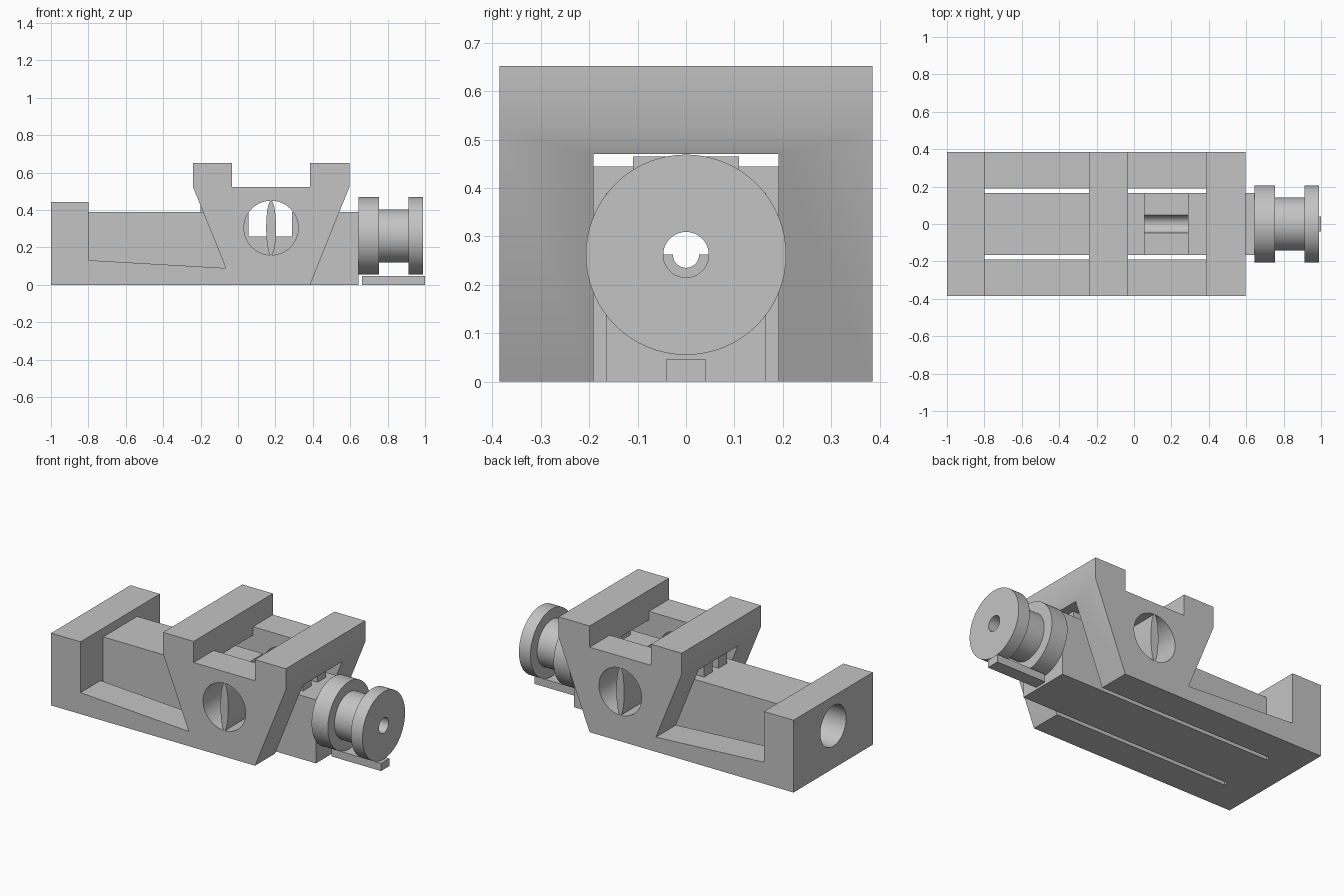
import bpy, bmesh, math
from mathutils import Matrix

default = bpy.data.objects.get("Cube")
if default:
    bpy.data.objects.remove(default, do_unlink=True)

grey = bpy.data.materials.new("light_grey")
grey.use_nodes = True
grey.diffuse_color = (0.55, 0.55, 0.55, 1)
grey.node_tree.nodes["Principled BSDF"].inputs["Base Color"].default_value = (0.55, 0.55, 0.55, 1)

AXIS_Z = 0.262      # height of the wheel and bore axis
MID_X = 0.177       # centre of the clamp section
HOLE_Z = 0.305


def finish(name, bm):
    bmesh.ops.recalc_face_normals(bm, faces=bm.faces)
    mesh = bpy.data.meshes.new(name)
    bm.to_mesh(mesh)
    bm.free()
    obj = bpy.data.objects.new(name, mesh)
    bpy.context.collection.objects.link(obj)
    mesh.materials.append(grey)
    return obj


def box(name, x, y, z):
    bm = bmesh.new()
    bmesh.ops.create_cube(bm, size=1)
    for v in bm.verts:
        for i, (a, b) in enumerate((x, y, z)):
            v.co[i] = (a + b) / 2 + v.co[i] * (b - a)
    return finish(name, bm)


def cylinder(name, axis, centre, radius, length, squash=1):
    """Cylinder along x or y; squash narrows it across x."""
    bm = bmesh.new()
    bmesh.ops.create_cone(bm, cap_ends=True, segments=64, radius1=radius,
                          radius2=radius, depth=length)
    turn = Matrix.Rotation(math.pi / 2, 4, "Y" if axis == "x" else "X")
    bm.transform(Matrix.Translation(centre) @ Matrix.Diagonal((squash, 1, 1, 1)) @ turn)
    return finish(name, bm)


def extrude_y(name, outline, half):
    bm = bmesh.new()
    face = bm.faces.new([bm.verts.new((x, -half, z)) for x, z in outline])
    new = bmesh.ops.extrude_face_region(bm, geom=[face])["geom"]
    bmesh.ops.translate(bm, vec=(0, 2 * half, 0),
                        verts=[g for g in new if isinstance(g, bmesh.types.BMVert)])
    return finish(name, bm)


def cut(obj, *cutters):
    bpy.context.view_layer.objects.active = obj
    for cutter in cutters:
        cutter.hide_render = True
        mod = obj.modifiers.new("cut", "BOOLEAN")
        mod.operation, mod.solver, mod.object = "DIFFERENCE", "EXACT", cutter
        bpy.ops.object.modifier_apply(modifier=mod.name)
        bpy.data.objects.remove(cutter, do_unlink=True)


def smooth(obj):
    bpy.ops.object.select_all(action="DESELECT")
    obj.select_set(True)
    bpy.context.view_layer.objects.active = obj
    bpy.ops.object.shade_smooth_by_angle(angle=math.radians(30))


# Frame: end block, side walls and the two raised bars
frame = extrude_y("frame", [
    (-1, 0), (0.385, 0), (0.595, 0.522), (0.595, 0.652), (0.385, 0.652),
    (0.385, 0.522), (-0.032, 0.522), (-0.032, 0.652), (-0.24, 0.652),
    (-0.24, 0.522), (-0.065, 0.09), (-0.8, 0.132), (-0.8, 0.444), (-1, 0.444)], 0.385)
cut(frame,
    box("tunnel", (-0.8, 1), (-0.191, 0.191), (-0.1, 0.47)),
    box("top_gap", (-0.032, 0.385), (-0.191, 0.191), (0.4, 1)),
    cylinder("side_hole", "y", (MID_X, 0, HOLE_Z), 0.145, 2),
    cylinder("end_bore", "x", (-0.9, 0, AXIS_Z), 0.125, 0.5))
smooth(frame)

# Inner body with the spring bore, axle bore and open window
body = box("inner_body", (-0.8, 0.645), (-0.165, 0.165), (0, 0.39))
cut(body,
    box("window", (0.055, 0.288), (-0.3, 0.3), (0.26, 0.6)),
    cylinder("spring_bore", "x", (-0.6, 0, AXIS_Z), 0.124, 1),
    cylinder("axle_bore", "x", (0, 0, AXIS_Z), 0.047, 3))
smooth(body)

# Half ring in the axle bore
liner = cylinder("bore_liner", "x", (0, 0, AXIS_Z), 0.048, 0.1)
cut(liner,
    box("upper_half", (-1, 1), (-1, 1), (AXIS_Z, 1)),
    cylinder("liner_bore", "x", (0, 0, AXIS_Z), 0.027, 1))
smooth(liner)

# Thin oval blades in the side holes and posts under the bars
for side, word in ((-1, "front"), (1, "back")):
    blade = cylinder(word + "_blade", "y", (MID_X, side * 0.288, HOLE_Z), 0.146, 0.194, 0.18)
    smooth(blade)
    y = sorted((side * 0.03, side * 0.11))
    box(word + "_left_post", (0.455, 0.52), y, (0.38, 0.465))
    box(word + "_right_post", (-0.2, -0.13), y, (0.38, 0.465))

# Flanged wheel with a centre bore
bm = bmesh.new()
profile = [(0.645, 0.047), (0.645, 0.207), (0.755, 0.207), (0.755, 0.142),
           (0.912, 0.142), (0.912, 0.207), (0.99, 0.207), (0.99, 0.047)]
ring = [bm.verts.new((x, 0, AXIS_Z + r)) for x, r in profile]
edges = [bm.edges.new((v, ring[i - 1])) for i, v in enumerate(ring)]
bmesh.ops.spin(bm, geom=ring + edges, cent=(0, 0, AXIS_Z), axis=(1, 0, 0),
               angle=2 * math.pi, steps=64)
bmesh.ops.remove_doubles(bm, verts=bm.verts, dist=0.0001)
smooth(finish("wheel", bm))

# Tongue below the wheel
box("tongue", (0.662, 1), (-0.04, 0.04), (0, 0.047))
